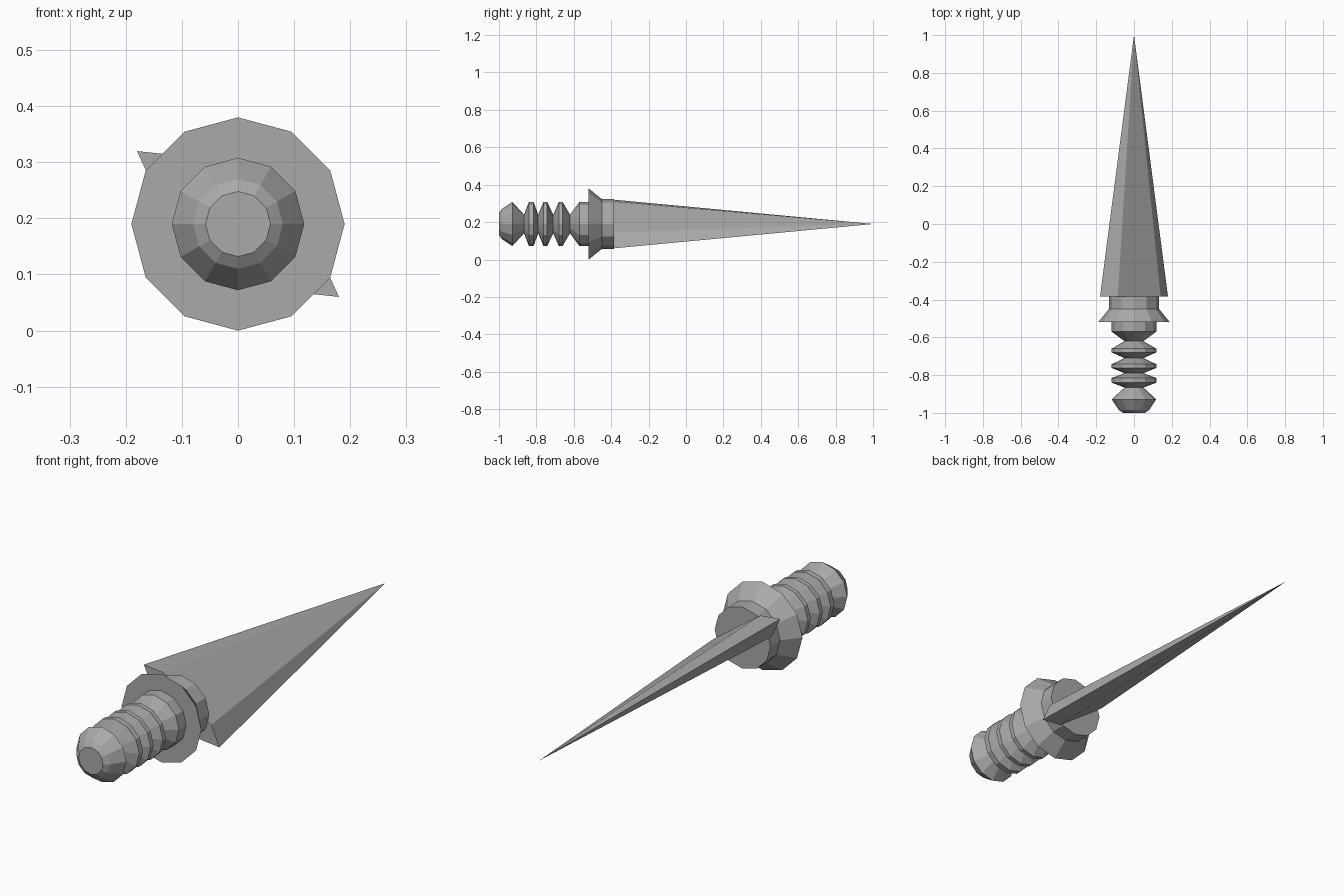
import bpy, bmesh, math
from mathutils import Vector

if "Cube" in bpy.data.objects:
    bpy.data.objects.remove(bpy.data.objects["Cube"], do_unlink=True)

AXIS_Z = 0.19
SIDES = 12

steel = bpy.data.materials.new("grey_metal")
steel.use_nodes = True
GREY = (0.4, 0.4, 0.4, 1)
steel.diffuse_color = GREY
steel.node_tree.nodes["Principled BSDF"].inputs["Base Color"].default_value = GREY


def finish(bm, name):
    bmesh.ops.recalc_face_normals(bm, faces=bm.faces)
    mesh = bpy.data.meshes.new(name)
    bm.to_mesh(mesh)
    bm.free()
    mesh.materials.append(steel)
    obj = bpy.data.objects.new(name, mesh)
    obj.location.z = AXIS_Z
    bpy.context.collection.objects.link(obj)


def lathe(name, profile):
    """Faceted solid turned around the y axis from (y, radius) pairs."""
    bm = bmesh.new()
    rings = []
    for y, r in profile:
        angles = [2 * math.pi * i / SIDES for i in range(SIDES)]
        rings.append([bm.verts.new((r * math.cos(a), y, r * math.sin(a))) for a in angles])
    for a, b in zip(rings, rings[1:]):
        for i in range(SIDES):
            j = (i + 1) % SIDES
            bm.faces.new((a[i], a[j], b[j], b[i]))
    bm.faces.new(rings[0])
    bm.faces.new(rings[-1])
    finish(bm, name)


# Ribbed grip with a rounded pommel
WIDE, NECK = 0.118, 0.05
grip = [(-1.0, 0.058), (-0.985, 0.08), (-0.928, WIDE), (-0.866, NECK)]
for start, end, neck in ((-0.84, -0.815, -0.79), (-0.762, -0.742, -0.71), (-0.68, -0.66, -0.62)):
    grip += [(start, WIDE), (end, WIDE), (neck, NECK)]
grip += [(-0.57, WIDE), (-0.515, WIDE)]
lathe("grip", grip)

# Flared guard with a straight collar
lathe("guard", [(-0.52, 0.19), (-0.45, 0.133), (-0.385, 0.133)])

# Tilted six-sided blade tapering to a point
wide_dir = Vector((-0.81, 0, 0.585))
flat_dir = Vector((0.585, 0, 0.81))
bm = bmesh.new()
base = []
for w, t in ((0.222, 0), (0.14, 0.047), (-0.14, 0.047), (-0.222, 0), (-0.14, -0.047), (0.14, -0.047)):
    base.append(bm.verts.new(wide_dir * w + flat_dir * t + Vector((0, -0.383, 0))))
tip = bm.verts.new((0, 1.0, 0))
bm.faces.new(base)
for a, b in zip(base, base[1:] + base[:1]):
    bm.faces.new((a, b, tip))
finish(bm, "blade")
